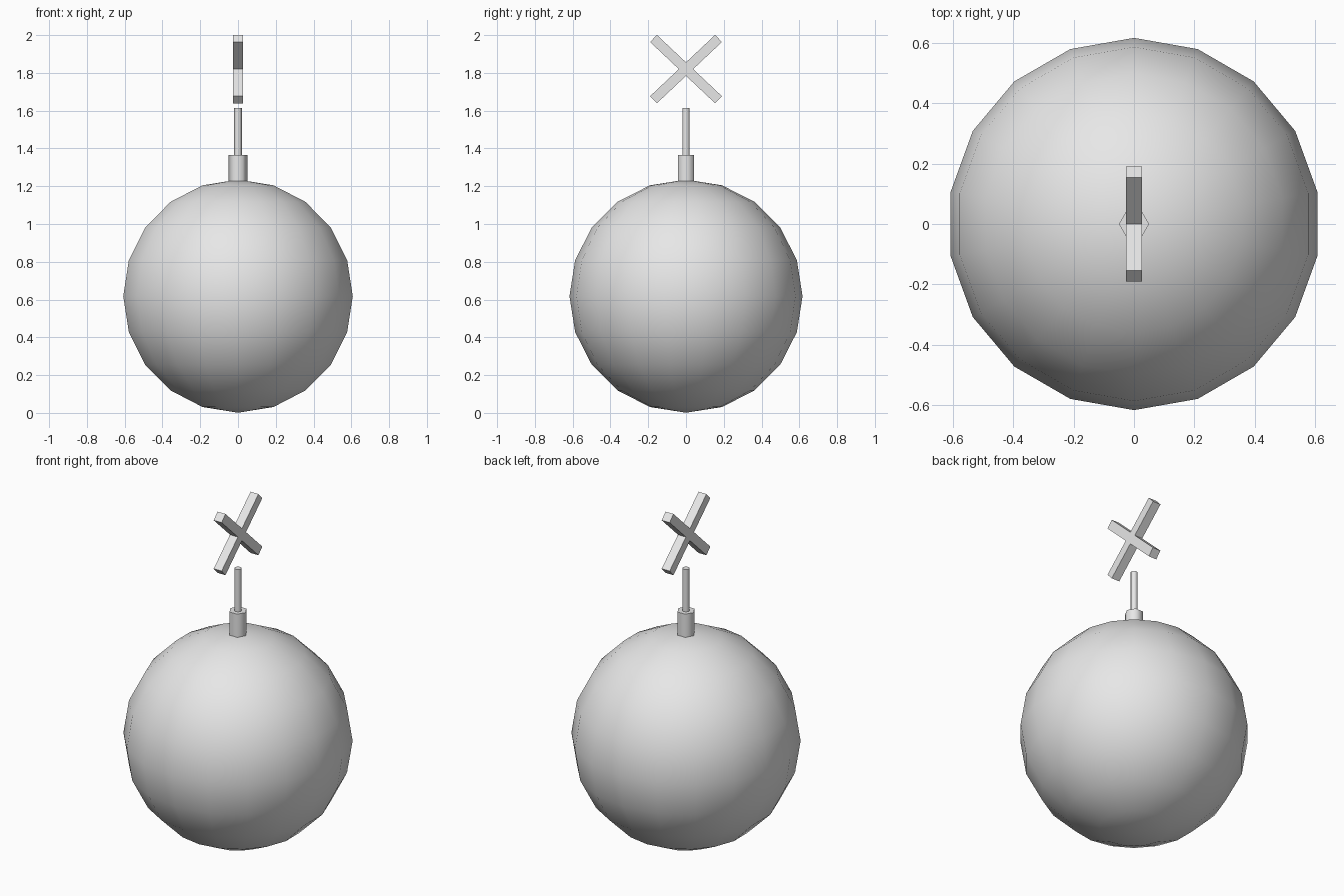
import bpy, math

if "Cube" in bpy.data.objects:
    bpy.data.objects.remove(bpy.data.objects["Cube"])

# One flat grey for the whole model
grey = bpy.data.materials.new("plain_grey")
grey.diffuse_color = (0.8, 0.8, 0.8, 1)
grey.use_nodes = True
grey.node_tree.nodes["Principled BSDF"].inputs["Base Color"].default_value = grey.diffuse_color


def finish(name, smooth_angle=None):
    ob = bpy.context.object
    ob.name = name
    ob.data.materials.append(grey)
    if smooth_angle:
        bpy.ops.object.shade_smooth_by_angle(angle=math.radians(smooth_angle))
    return ob


def hex_rod(name, radius, z0, z1):
    # hexagon with corners on the x axis
    bpy.ops.mesh.primitive_cylinder_add(vertices=6, radius=radius, depth=z1 - z0,
                                        location=(0, 0, (z0 + z1) / 2),
                                        rotation=(0, 0, math.pi / 2))
    finish(name, 65)


# Round body, corners on the x axis
bpy.ops.mesh.primitive_uv_sphere_add(segments=18, ring_count=10, radius=0.617,
                                     location=(0, 0, 0.618))
finish("round_body", 40)

# Neck and fuse
hex_rod("neck", 0.05, 1.225, 1.365)
hex_rod("fuse", 0.021, 1.36, 1.615)

# Crossed spark bars in the yz plane
for side, label in ((1, "right"), (-1, "left")):
    bpy.ops.mesh.primitive_cube_add(size=1, location=(0, 0, 1.82),
                                    rotation=(side * math.radians(43.3), 0, 0))
    bpy.context.object.scale = (0.052, 0.473, 0.052)
    finish("spark_bar_" + label)
